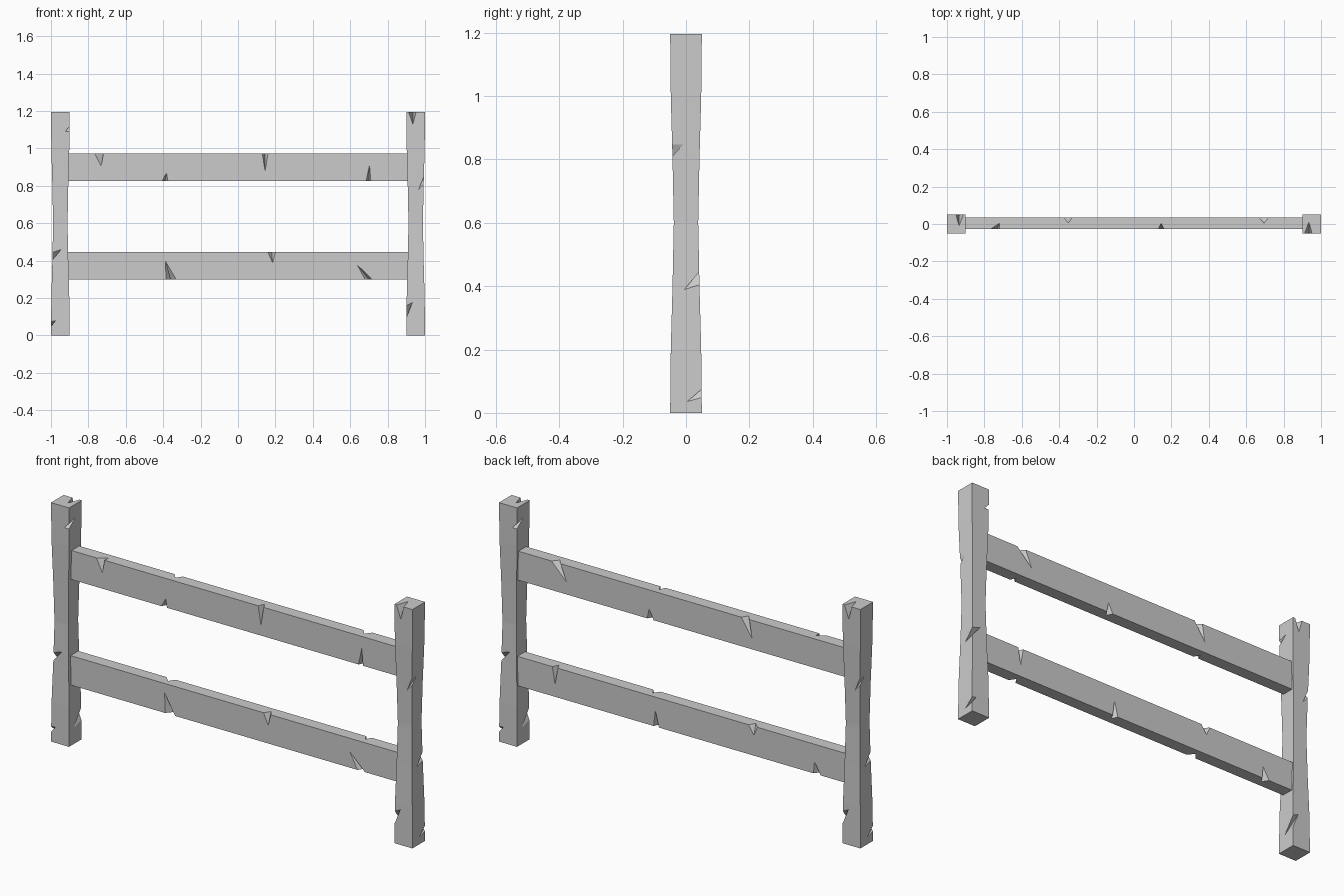
import bpy, bmesh
from math import pi
from mathutils import Vector

if "Cube" in bpy.data.objects:
    bpy.data.objects.remove(bpy.data.objects["Cube"])


def mesh_object(name, bm):
    bmesh.ops.recalc_face_normals(bm, faces=bm.faces[:])
    me = bpy.data.meshes.new(name)
    bm.to_mesh(me)
    bm.free()
    ob = bpy.data.objects.new(name, me)
    bpy.context.collection.objects.link(ob)
    return ob


def chip(ob, notches):
    """Cut wedge chips: each is two points on an edge plus an apex on each adjoining face."""
    bm = bmesh.new()
    for notch in notches:
        a, b, p, q = map(Vector, notch)
        m = (p + q) / 2
        # grow past the surface while keeping the two cut planes
        pts = [a + (a - m) * 0.6, b + (b - m) * 0.6,
               p + (p - q) * 0.12, q + (q - p) * 0.12]
        v = [bm.verts.new(c) for c in pts]
        for f in ((0, 1, 2), (0, 1, 3), (0, 2, 3), (1, 2, 3)):
            bm.faces.new([v[i] for i in f])
    cutter = mesh_object(ob.name + "_cutter", bm)
    cutter.hide_render = True
    mod = ob.modifiers.new("chips", 'BOOLEAN')
    mod.operation, mod.solver, mod.object = 'DIFFERENCE', 'EXACT', cutter
    bpy.context.view_layer.objects.active = ob
    bpy.ops.object.modifier_apply(modifier=mod.name)
    bpy.data.objects.remove(cutter)


# Post: square section that narrows at mid height
H, CX = 1.195, 0.95
bm = bmesh.new()
rings = []
for z, h in ((0, .05), (.2, .048), (.4, .0425), (.6, .0385),
             (.8, .0425), (1.0, .048), (H, .05)):
    rings.append([bm.verts.new((CX + sx * h, sy * h, z))
                  for sx, sy in ((-1, -1), (1, -1), (1, 1), (-1, 1))])
for r, s in zip(rings, rings[1:]):
    for i in range(4):
        j = (i + 1) % 4
        bm.faces.new((r[i], r[j], s[j], s[i]))
bm.faces.new(rings[0])
bm.faces.new(rings[-1])
post = mesh_object("right_post", bm)
chip(post, [
    # top front edge
    ((.912, -.05, H), (.952, -.05, H), (.935, -.049, 1.13), (.935, .01, H)),
    # outer front corner
    ((.993, -.043, .81), (.993, -.043, .845), (.965, -.042, .78), (.993, -.01, .845)),
    # inner front corner
    ((.902, -.048, .10), (.902, -.048, .16), (.932, -.048, .175), (.901, .01, .08)),
    # outer back corner, middle and foot
    ((.992, .042, .405), (.992, .042, .445), (.945, .042, .46), (.992, -.005, .39)),
    ((1.0, .05, .048), (1.0, .05, .075), (.975, .05, .08), (1.0, .003, .035)),
    # inner back corner near the top
    ((.902, .048, 1.09), (.902, .048, 1.115), (.925, .048, 1.09), (.902, .003, 1.125)),
])
left = bpy.data.objects.new("left_post", post.data.copy())
left.rotation_euler.z = pi
bpy.context.collection.objects.link(left)

# Rails: flat boards with chips along their long edges
YF, YB = -.026, .035


def rail(name, z0, z1, chips):
    bm = bmesh.new()
    bmesh.ops.create_cube(bm, size=1)
    for v in bm.verts:
        v.co = (v.co.x * 1.82, YF if v.co.y < 0 else YB, z0 if v.co.z < 0 else z1)
    ob = mesh_object(name, bm)
    cuts = []
    for back, top, xa, xb, ax, depth, qx in chips:
        y, z = (YB if back else YF), (z1 if top else z0)
        qy = y - .03 if back else y + .03
        az = z - depth if top else z + depth
        cuts.append(((xa, y, z), (xb, y, z), (ax, y, az), (qx, qy, z)))
    chip(ob, cuts)


# (back?, top?, edge start, edge end, face apex x, face depth, edge-side apex x)
rail("upper_rail", .827, .972, [
    (0, 1, -.765, -.72, -.732, .066, -.72),
    (0, 0, -.405, -.375, -.382, .043, -.39),
    (0, 1, .13, .16, .145, .095, .145),
    (0, 0, .685, .71, .703, .085, .70),
    (1, 1, .67, .72, .635, .085, .695),
    (1, 0, .155, .19, .18, .05, .17),
    (1, 1, -.375, -.33, -.39, .09, -.35),
])
rail("lower_rail", .298, .445, [
    (0, 0, -.385, -.33, -.388, .10, -.36),
    (0, 1, .16, .20, .185, .057, .18),
    (0, 0, .68, .72, .637, .08, .70),
    (1, 1, .685, .715, .70, .085, .70),
    (1, 0, .125, .155, .145, .08, .14),
    (1, 1, -.42, -.37, -.40, .045, -.39),
    (1, 0, -.77, -.73, -.735, .06, -.75),
])
